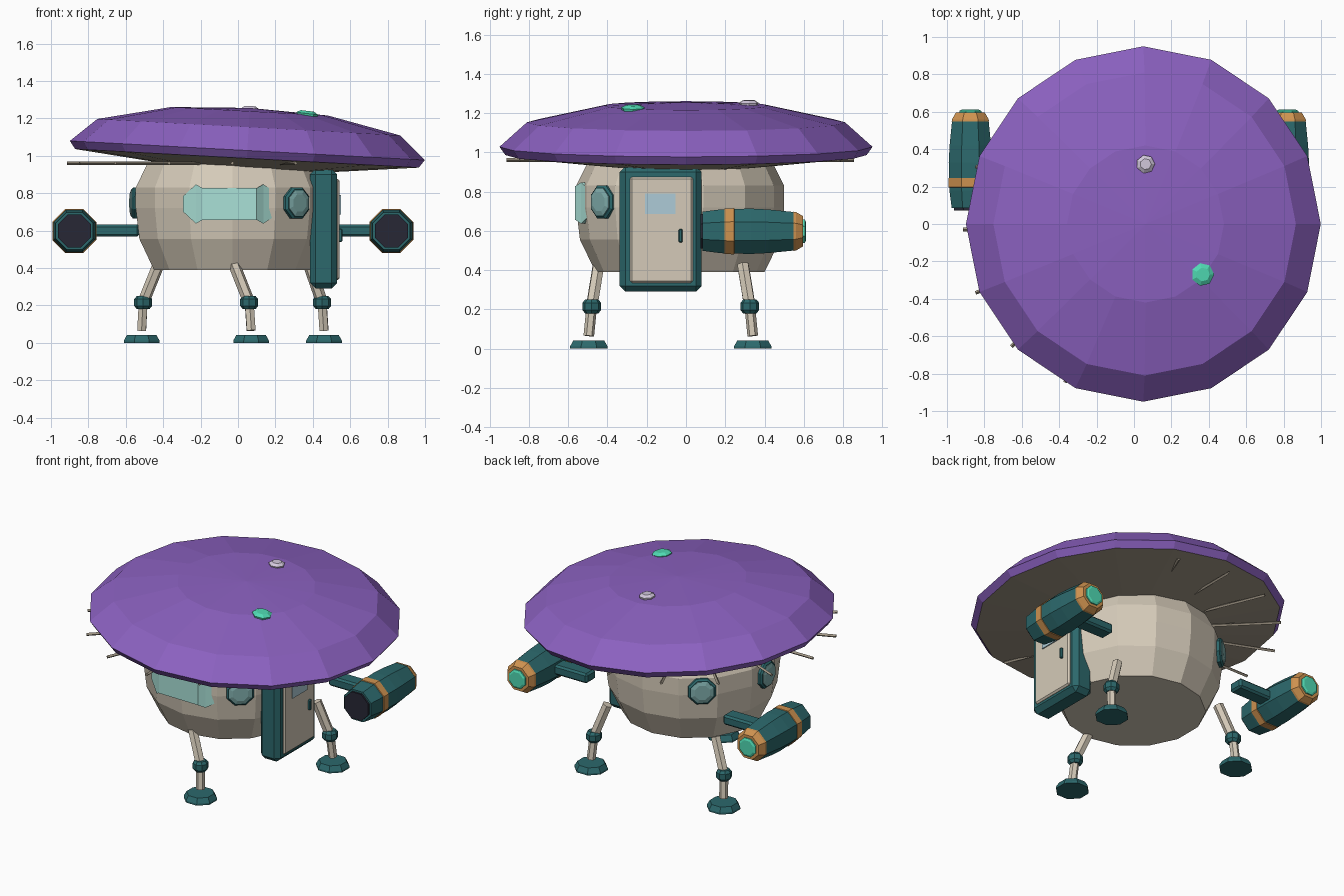
import bpy, bmesh
from math import sin, cos, pi, radians
from mathutils import Matrix, Vector

if "Cube" in bpy.data.objects:
    bpy.data.objects.remove(bpy.data.objects["Cube"])


def material(name, rgb):
    m = bpy.data.materials.new(name)
    m.diffuse_color = (*rgb, 1)
    m.use_nodes = True
    m.node_tree.nodes["Principled BSDF"].inputs["Base Color"].default_value = m.diffuse_color
    return m


CREAM = material("cream", (0.66, 0.59, 0.48))
PURPLE = material("purple", (0.26, 0.12, 0.53))
BROWN = material("gill_brown", (0.36, 0.31, 0.24))
TEAL = material("teal", (0.025, 0.14, 0.15))
COPPER = material("copper", (0.62, 0.29, 0.08))
GLOW = material("glow", (0.08, 0.70, 0.45))
GLASS = material("glass", (0.40, 0.75, 0.68))
PORT = material("porthole_glass", (0.22, 0.43, 0.42))
PANE = material("door_glass", (0.42, 0.60, 0.68))
DARK = material("dark", (0.02, 0.02, 0.035))
LILAC = material("lilac", (0.65, 0.58, 0.72))


def finish(name, bm, mat, matrix=None):
    if matrix:
        bm.transform(matrix)
    bmesh.ops.recalc_face_normals(bm, faces=bm.faces)
    me = bpy.data.meshes.new(name)
    bm.to_mesh(me)
    bm.free()
    me.materials.append(mat)
    ob = bpy.data.objects.new(name, me)
    bpy.context.collection.objects.link(ob)
    return ob


def lathe(name, profile, sides, mat, matrix=None, turn=0.0, closed=True):
    """Revolve (radius, z) points around z with flat facets."""
    bm = bmesh.new()
    rings = []
    for r, z in profile:
        if r == 0:
            rings.append([bm.verts.new((0, 0, z))])
        else:
            rings.append([bm.verts.new((r * cos(turn + 2 * pi * i / sides),
                                        r * sin(turn + 2 * pi * i / sides), z))
                          for i in range(sides)])
    for a, b in zip(rings, rings[1:]):
        for i in range(sides):
            j = (i + 1) % sides
            vs = [a[i % len(a)], a[j % len(a)], b[j % len(b)], b[i % len(b)]]
            bm.faces.new(list(dict.fromkeys(vs)))
    if closed:
        for ring in (rings[0], rings[-1]):
            if len(ring) > 1:
                bm.faces.new(ring)
    return finish(name, bm, mat, matrix)


def box(name, lo, hi, mat, bevel=0.0):
    bm = bmesh.new()
    bmesh.ops.create_cube(bm, size=1)
    lo, hi = Vector(lo), Vector(hi)
    for v in bm.verts:
        v.co = [(l + h) / 2 + c * (h - l) for l, h, c in zip(lo, hi, v.co)]
    if bevel:
        bmesh.ops.bevel(bm, geom=bm.edges[:], offset=bevel, segments=1, affect='EDGES')
    return finish(name, bm, mat)


def rod(name, a, b, r, sides, mat):
    a, b = Vector(a), Vector(b)
    d = b - a
    m = Matrix.Translation(a) @ d.to_track_quat('Z', 'Y').to_matrix().to_4x4()
    return lathe(name, [(r, 0), (r, d.length)], sides, mat, m)


CX, CY = -0.03, -0.03

# Round cabin
lathe("cabin_body", [(0.43, 0.39), (0.51, 0.555), (0.53, 0.72), (0.53, 0.83),
                     (0.47, 0.95), (0.36, 1.01)], 14, CREAM,
      Matrix.Translation((CX, CY, 0)), turn=pi / 2)

# Tilted cap with its underside and two spots
tilt = Matrix.Translation((0.05, 0, 1.028)) @ Matrix.Rotation(radians(3.1), 4, 'Y')
lathe("cap_top", [(0, 0.228), (0.42, 0.21), (0.81, 0.125), (0.95, 0.0), (0.92, -0.042)],
      16, PURPLE, tilt, closed=False)
lathe("cap_underside", [(0.92, -0.042), (0.42, -0.095), (0, -0.095)], 16, BROWN, tilt,
      closed=False)
for name, x, y, z, r, lean, mat in (("lilac_spot", 0.0, 0.32, 0.212, 0.05, 0, LILAC),
                                    ("green_spot", 0.305, -0.27, 0.203, 0.062, 4, GLOW)):
    lathe(name, [(r * 0.9, -0.01), (r, 0.012), (r * 0.6, 0.026)], 7, mat,
          tilt @ Matrix.Translation((x, y, z)) @ Matrix.Rotation(radians(lean), 4, 'Y'))

# Radial gill rods below the cap
for i in range(16):
    d = Vector((cos(i * pi / 8), sin(i * pi / 8), 0))
    c = Vector((CX, CY, 0.96))
    rod(f"gill_rod_{i}", c + d * 0.4, c + d * 0.885, 0.01, 4, BROWN)

# Wide front window, curved around the cabin
bm = bmesh.new()
cols = []
for x, h, y in ((-0.295, 0.04, -0.49), (-0.225, 0.105, -0.535), (-0.19, 0.085, -0.56),
                (0.10, 0.085, -0.565), (0.135, 0.105, -0.535), (0.205, 0.06, -0.49)):
    cols.append([bm.verts.new(p) for p in ((x, y, 0.742 - h), (x, y, 0.742 + h),
                                           (x, -0.42, 0.742 + h), (x, -0.42, 0.742 - h))])
for a, b in zip(cols, cols[1:]):
    for i in range(4):
        bm.faces.new((a[i], a[(i + 1) % 4], b[(i + 1) % 4], b[i]))
bm.faces.new(cols[0])
bm.faces.new(cols[-1])
finish("front_window", bm, GLASS)

# Octagonal portholes
for i, deg in enumerate((-49, 131, 183)):
    m = (Matrix.Translation((CX, CY, 0.747)) @ Matrix.Rotation(radians(deg), 4, 'Z')
         @ Matrix.Rotation(pi / 2, 4, 'Y'))
    lathe(f"porthole_frame_{i}", [(0.09, 0.47), (0.09, 0.53), (0.078, 0.54)], 8, TEAL, m, pi / 8)
    lathe(f"porthole_glass_{i}", [(0.074, 0.50), (0.074, 0.543), (0.05, 0.55)], 8, PORT, m, pi / 8)

# Door on the right side
box("door_frame", (0.385, -0.338, 0.29), (0.53, 0.08, 0.93), TEAL, 0.03)
box("door_panel", (0.48, -0.285, 0.335), (0.543, 0.035, 0.875), CREAM, 0.01)
box("door_window", (0.50, -0.21, 0.685), (0.55, -0.053, 0.79), PANE)
box("door_handle", (0.53, -0.037, 0.54), (0.558, -0.018, 0.61), TEAL, 0.005)

# Three jointed legs: hip, knee, ankle
legs = {"left_leg": ((-0.42, 0.29, 0.43), (-0.507, 0.325, 0.215), (-0.515, 0.34, 0.065)),
        "front_leg": ((-0.025, -0.445, 0.43), (0.06, -0.48, 0.215), (0.07, -0.495, 0.065)),
        "right_leg": ((0.375, 0.29, 0.43), (0.45, 0.325, 0.215), (0.46, 0.34, 0.065))}
for name, (hip, knee, ankle) in legs.items():
    rod(name + "_upper", hip, knee, 0.032, 6, CREAM)
    rod(name + "_lower", knee, ankle, 0.027, 6, CREAM)
    lathe(name + "_knee", [(0.034, -0.035), (0.048, -0.018), (0.048, 0.018), (0.034, 0.035)],
          8, TEAL, Matrix.Translation(knee))
    lathe(name + "_foot", [(0.103, 0), (0.103, 0.012), (0.085, 0.042)], 8, TEAL,
          Matrix.Translation((ankle[0], ankle[1], 0)), turn=pi / 8)

# Mirrored barrel engines on struts
for side, s in (("left", -1), ("right", 1)):
    ex = -0.0275 + s * 0.8475
    m = Matrix.Translation((ex, 0, 0.598)) @ Matrix.Rotation(-pi / 2, 4, 'X')
    for part, prof, mat in (
            ("nose", [(0.095, 0.073), (0.095, 0.10)], DARK),
            ("barrel", [(0.108, 0.085), (0.121, 0.18), (0.125, 0.33), (0.12, 0.42),
                        (0.106, 0.55)], TEAL),
            ("front_band", [(0.122, 0.195), (0.126, 0.197), (0.127, 0.245), (0.122, 0.247)], COPPER),
            ("rear_band", [(0.108, 0.548), (0.106, 0.56), (0.083, 0.597)], COPPER),
            ("exhaust", [(0.064, 0.58), (0.064, 0.605), (0.05, 0.611)], GLOW)):
        lathe(f"{side}_engine_{part}", prof, 8, mat, m, turn=pi / 8)
    xs = sorted((-0.0275 + s * 0.5, ex - s * 0.07))
    box(f"{side}_engine_strut", (xs[0], 0.27, 0.567), (xs[1], 0.37, 0.632), TEAL, 0.012)
